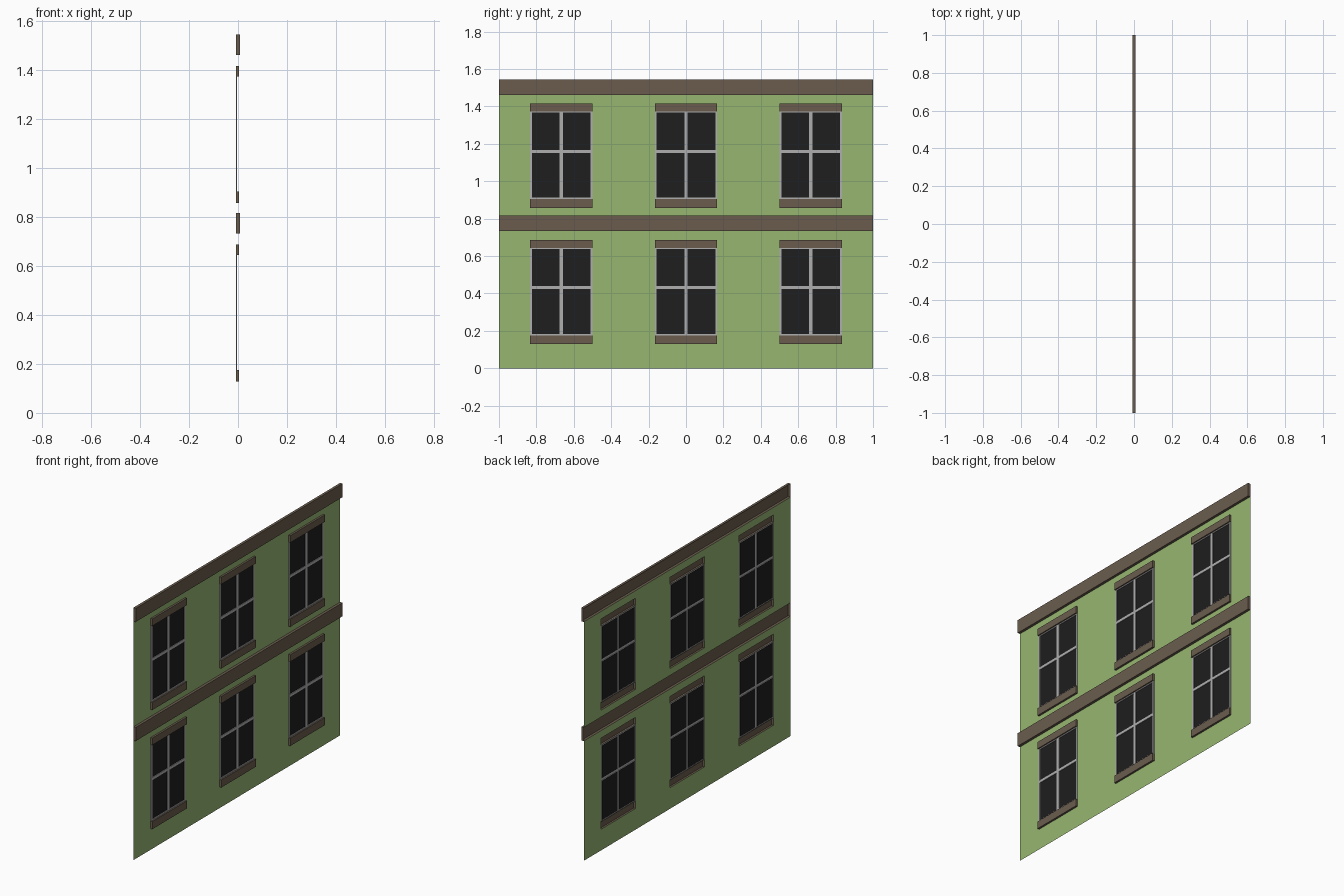
import bpy, bmesh

if "Cube" in bpy.data.objects:
    bpy.data.objects.remove(bpy.data.objects["Cube"])

BACK = -0.008                 # wall plane
STOREY = 0.729                # storey pitch
WIN_W = 1 / 3


def material(name, rgb):
    m = bpy.data.materials.new(name)
    m.diffuse_color = (*rgb, 1)
    m.use_nodes = True
    m.node_tree.nodes["Principled BSDF"].inputs["Base Color"].default_value = m.diffuse_color
    return m


GREEN = material("wall_paint", (0.31, 0.47, 0.165))
BROWN = material("trim_stone", (0.145, 0.108, 0.076))
GREY = material("frame_paint", (0.43, 0.43, 0.43))
DARK = material("dark_glass", (0.013, 0.013, 0.013))


def relief(name, ys, zs, keep, mat, front=BACK):
    """Grid of cells at x = front; outer edges return to the wall plane (open back)."""
    bm = bmesh.new()
    v = [[bm.verts.new((front, y, z)) for z in zs] for y in ys]
    for i in range(len(ys) - 1):
        for j in range(len(zs) - 1):
            if keep(i, j):
                bm.faces.new((v[i][j], v[i + 1][j], v[i + 1][j + 1], v[i][j + 1]))
    bmesh.ops.delete(bm, geom=[p for p in bm.verts if not p.link_faces], context='VERTS')
    if front > BACK:
        rim = [e for e in bm.edges if e.is_boundary]
        new = bmesh.ops.extrude_edge_only(bm, edges=rim)["geom"]
        for p in new:
            if isinstance(p, bmesh.types.BMVert):
                p.co.x = BACK
    me = bpy.data.meshes.new(name)
    bm.to_mesh(me)
    bm.free()
    me.materials.append(mat)
    ob = bpy.data.objects.new(name, me)
    bpy.context.collection.objects.link(ob)
    return ob


def always(i, j):
    return True


# wall lines: window edges across, opening and band edges upward
ys = [-1, -5 / 6, -0.5, -1 / 6, 1 / 6, 0.5, 5 / 6, 1]
bays = (1, 3, 5)

for s in range(2):
    z = s * STOREY
    base = 0 if s == 0 else 0.816

    # wall with three window openings
    relief(f"wall_{s}", ys, [base, z + 0.129, z + 0.687, z + 0.733],
           lambda i, j: not (j == 1 and i in bays), GREEN)

    # string course and cornice
    relief(f"band_{s}", [-1, 1], [z + 0.733, z + 0.816], always, BROWN, 0.008)

    for b in bays:
        y0, y1 = ys[b], ys[b + 1]
        ym = (y0 + y1) / 2
        # sill and lintel
        relief(f"sill_{s}_{b}", [y0, y1], [z + 0.129, z + 0.175], always, BROWN, 0.004)
        relief(f"lintel_{s}_{b}", [y0, y1], [z + 0.644, z + 0.687], always, BROWN, 0.004)
        # frame and cross bars, then the panes set back in them
        gy = [y0, y0 + 0.010, ym - 0.009, ym + 0.009, y1 - 0.010, y1]
        gz = [z + h for h in (0.175, 0.183, 0.423, 0.439, 0.638, 0.644)]
        pane = lambda i, j: i in (1, 3) and j in (1, 3)
        relief(f"window_frame_{s}_{b}", gy, gz, lambda i, j: not pane(i, j), GREY, -0.004)
        relief(f"window_panes_{s}_{b}", gy, gz, pane, DARK)
